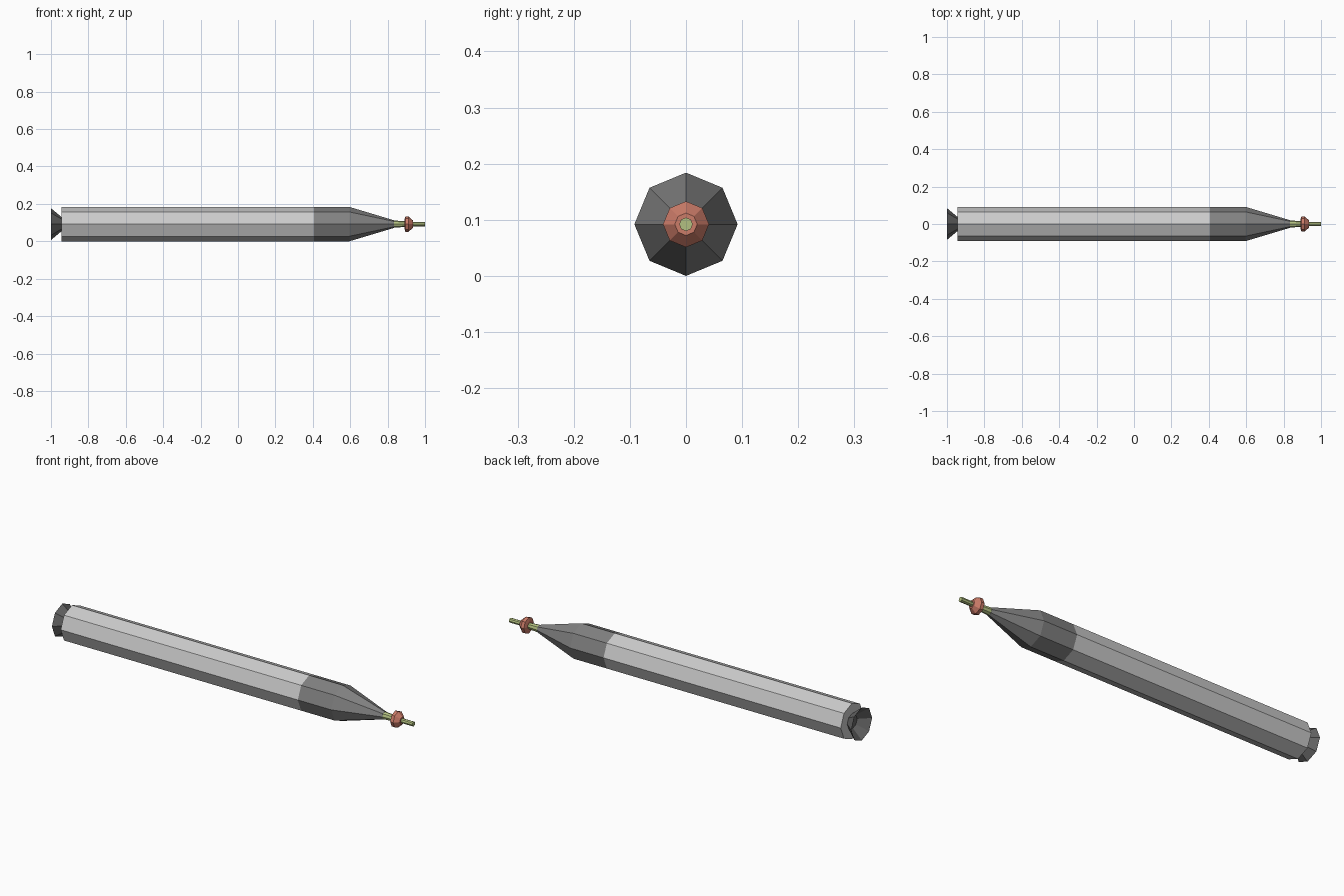
import bpy, bmesh
from math import cos, sin, pi

if "Cube" in bpy.data.objects:
    bpy.data.objects.remove(bpy.data.objects["Cube"])

R = 0.092   # body radius, also the height of the axis


def material(name, rgb):
    m = bpy.data.materials.new(name)
    m.diffuse_color = (*rgb, 1)
    m.use_nodes = True
    m.node_tree.nodes["Principled BSDF"].inputs["Base Color"].default_value = m.diffuse_color
    return m


def lathe(name, profile, mat=None, start_cap=True, end_cap=True, sides=8):
    """Flat-sided solid of revolution along x from (x, radius) pairs."""
    bm = bmesh.new()
    rings = [[bm.verts.new((x, r * cos(2 * pi * i / sides), R + r * sin(2 * pi * i / sides)))
              for i in range(sides)] for x, r in profile]
    for a, b in zip(rings, rings[1:]):
        for i in range(sides):
            j = (i + 1) % sides
            bm.faces.new((a[i], b[i], b[j], a[j]))
    if start_cap:
        bm.faces.new(rings[0])
    if end_cap:
        bm.faces.new(rings[-1][::-1])
    bmesh.ops.recalc_face_normals(bm, faces=bm.faces[:])
    me = bpy.data.meshes.new(name)
    bm.to_mesh(me)
    bm.free()
    ob = bpy.data.objects.new(name, me)
    bpy.context.collection.objects.link(ob)
    if mat:
        me.materials.append(mat)
    return ob


dark = material("dark_grey", (0.22, 0.22, 0.22))
black = material("nozzle_grey", (0.13, 0.13, 0.13))
olive = material("olive", (0.45, 0.53, 0.22))
red = material("red", (0.60, 0.20, 0.14))

# Main tube and the darker nose section
lathe("body_tube", [(-0.945, R), (0.405, R)], end_cap=False)
lathe("nose_cone", [(0.405, R), (0.595, R), (0.835, 0.02)], dark, start_cap=False)

# Hollow flared exhaust: outer wall, rim, inner wall closed at the throat
lathe("exhaust_nozzle", [(-0.94, 0.035), (-1.0, 0.085), (-0.999, 0.082), (-0.95, 0.035)], black)

# Fuse: stepped probe with a bevelled collar
lathe("fuse_probe", [(0.825, 0.02), (0.895, 0.015), (0.93, 0.012), (1.0, 0.012)], olive)
lathe("fuse_collar", [(0.89, 0.025), (0.895, 0.041), (0.912, 0.041), (0.935, 0.02)], red)
